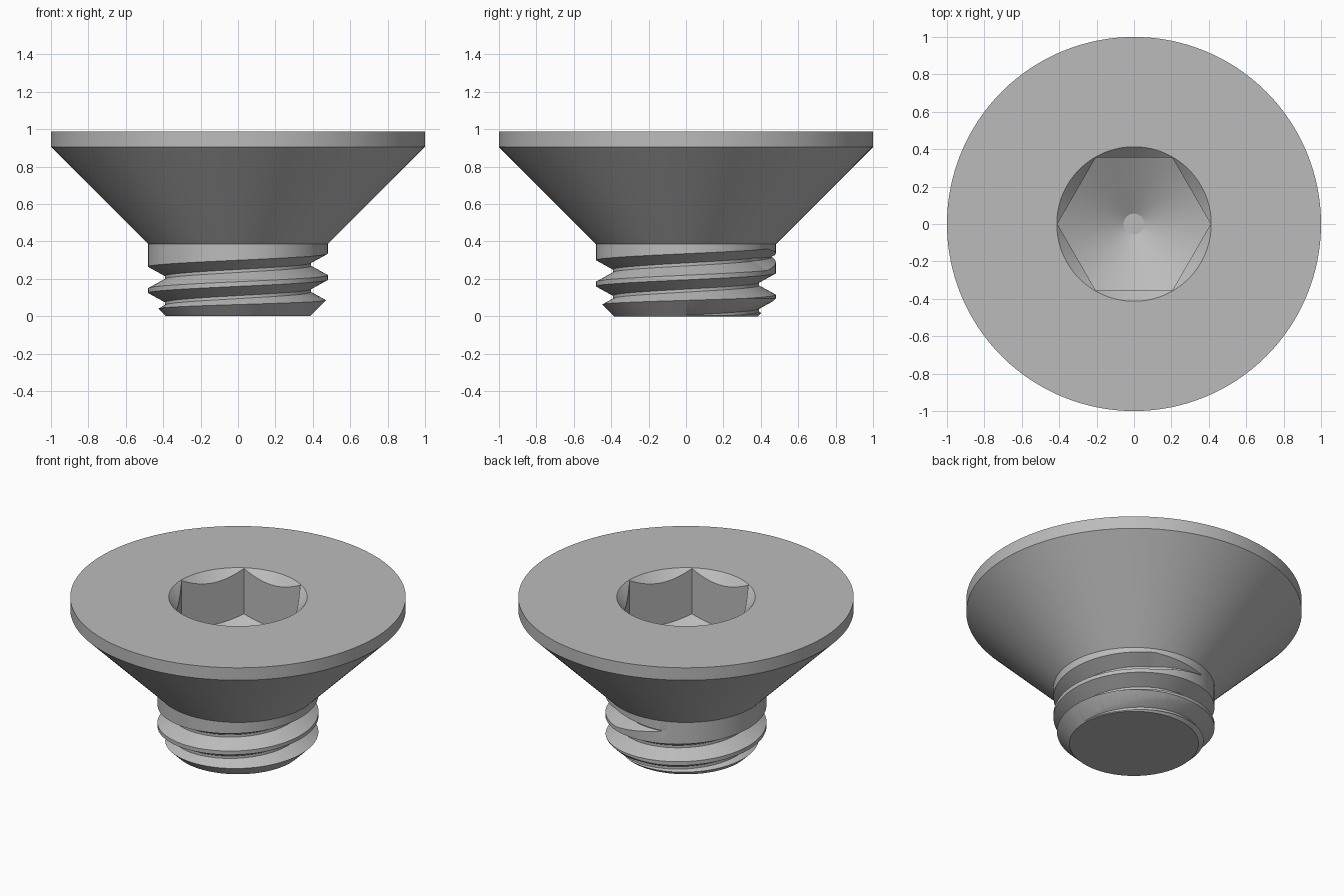
import bpy, bmesh, math

if "Cube" in bpy.data.objects:
    bpy.data.objects.remove(bpy.data.objects["Cube"])

SEGMENTS = 128

steel = bpy.data.materials.new("grey steel")
steel.use_nodes = True
steel.diffuse_color = (0.5, 0.5, 0.5, 1)
steel.node_tree.nodes["Principled BSDF"].inputs["Base Color"].default_value = steel.diffuse_color


def make_object(name, bm):
    bmesh.ops.recalc_face_normals(bm, faces=bm.faces[:])
    mesh = bpy.data.meshes.new(name)
    bm.to_mesh(mesh)
    bm.free()
    mesh.materials.append(steel)
    obj = bpy.data.objects.new(name, mesh)
    bpy.context.collection.objects.link(obj)
    return obj


def lathe(name, profile, sides=SEGMENTS):
    """Revolve (radius, height) points and cap both ends."""
    bm = bmesh.new()
    rings = []
    for r, z in profile:
        rings.append([bm.verts.new((r * math.cos(2 * math.pi * i / sides),
                                    r * math.sin(2 * math.pi * i / sides), z))
                      for i in range(sides)])
    for low, high in zip(rings, rings[1:]):
        for i in range(sides):
            k = (i + 1) % sides
            bm.faces.new((low[i], low[k], high[k], high[i]))
    bm.faces.new(rings[0])
    bm.faces.new(rings[-1])
    return make_object(name, bm)


def activate(obj):
    bpy.ops.object.select_all(action='DESELECT')
    obj.select_set(True)
    bpy.context.view_layer.objects.active = obj


def combine(obj, cutter, operation):
    """Apply a boolean and discard the cutter."""
    activate(obj)
    mod = obj.modifiers.new("cut", 'BOOLEAN')
    mod.operation = operation
    mod.solver = 'EXACT'
    mod.object = cutter
    bpy.ops.object.modifier_apply(modifier=mod.name)
    bpy.data.objects.remove(cutter)


def thread(name, outer, root, pitch, start, end_turn, fade):
    """Closed helical body whose groove fades out at end_turn."""
    bm = bmesh.new()
    first, last = -2 * SEGMENTS, 3 * SEGMENTS
    rows = {}
    for j in range(first, last + 1):
        turn = j / SEGMENTS
        a = 2 * math.pi * turn
        depth = max(0.0, min(1.0, (end_turn - turn) / fade))
        r_in = outer - (outer - root) * depth
        wide, narrow = 0.0575 * max(depth, 0.1), 0.008 * max(depth, 0.1)
        rows[j] = [bm.verts.new((r * math.cos(a), r * math.sin(a), start + pitch * turn + dz))
                   for r, dz in ((outer, -wide), (r_in, -narrow), (r_in, narrow), (outer, wide))]
    # groove flanks, and the crest that joins each turn to the next
    for j in range(first, last):
        p, q = rows[j], rows[j + 1]
        for k in range(3):
            bm.faces.new((p[k], q[k], q[k + 1], p[k + 1]))
        if j + SEGMENTS < last:
            u, v = rows[j + SEGMENTS], rows[j + SEGMENTS + 1]
            bm.faces.new((p[3], q[3], v[0], u[0]))
    # close both ends with fans
    bottom = [rows[j][0] for j in range(first, first + SEGMENTS + 1)] + rows[first][:0:-1]
    top = [rows[j][3] for j in range(last - SEGMENTS, last + 1)] + rows[last][2::-1]
    for loop, z in ((bottom, -0.3), (top, 0.8)):
        tip = bm.verts.new((0, 0, z))
        for a, b in zip(loop, loop[1:] + loop[:1]):
            bm.faces.new((a, b, tip))
    return make_object(name, bm)


# threaded shank with chamfered tip
shank = thread("threaded_shank", outer=0.48, root=0.39, pitch=0.14,
               start=0.137, end_turn=1.3, fade=0.12)
envelope = lathe("shank_envelope", [(0.385, 0), (0.52, 0.135), (0.52, 0.39)])
combine(shank, envelope, 'INTERSECT')

# countersunk head
head = lathe("countersunk_head", [(0.48, 0.385), (1, 0.905), (1, 0.987)])

# hexagonal socket with a drilled conical floor and a chamfered rim
socket = lathe("socket_cutter", [(0.41, 0.4), (0.41, 1.2)], sides=6)
drill = lathe("drill_cutter", [(0.055, 0.48), (0.5, 0.737), (0.5, 1.1)])
combine(socket, drill, 'INTERSECT')
combine(head, socket, 'DIFFERENCE')
rim = lathe("rim_cutter", [(0.313, 0.887), (0.513, 1.087)])
combine(head, rim, 'DIFFERENCE')

for part in (shank, head):
    activate(part)
    bpy.ops.object.shade_smooth_by_angle(angle=math.radians(25))
